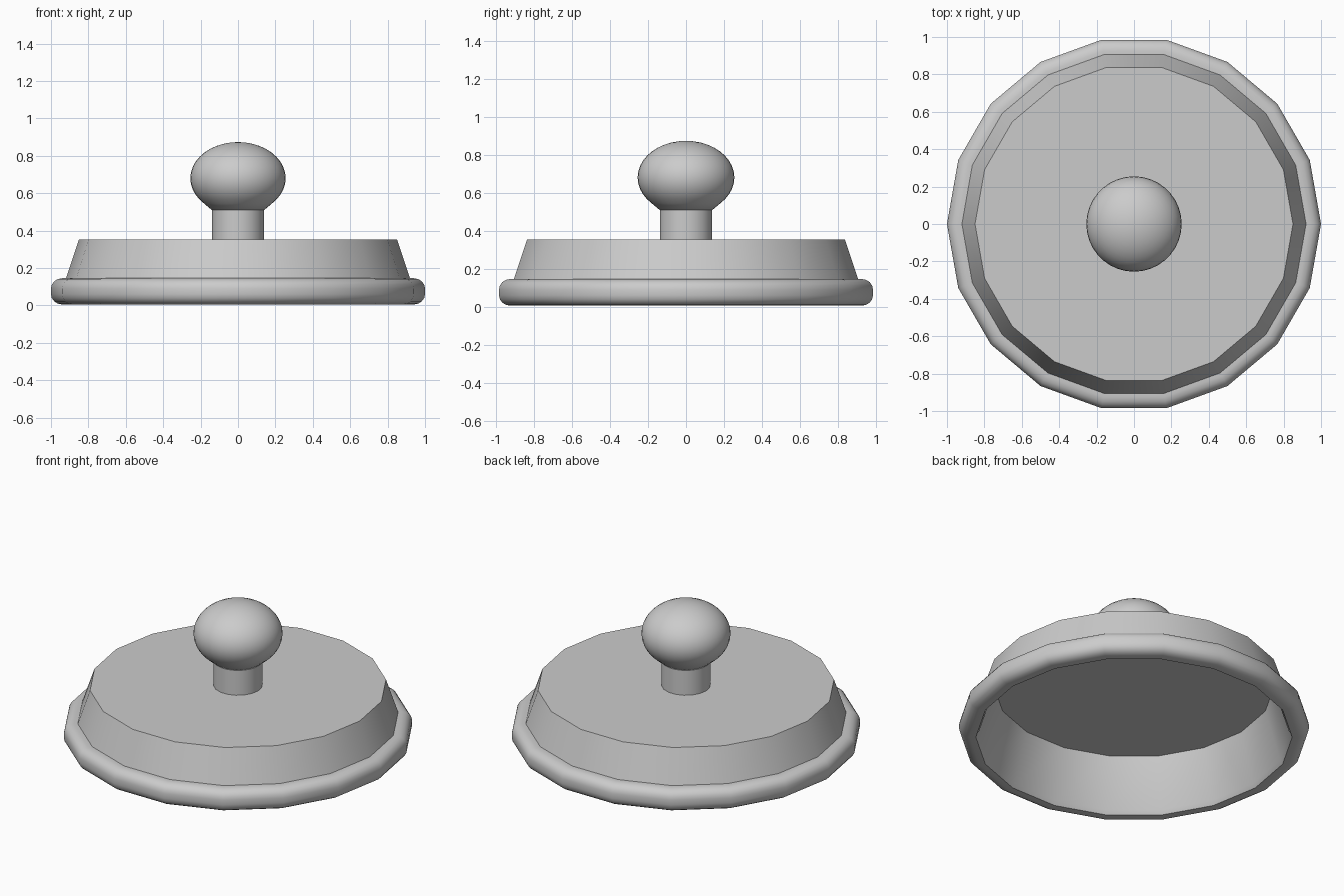
import bpy, bmesh, math

if "Cube" in bpy.data.objects:
    bpy.data.objects.remove(bpy.data.objects["Cube"])


def lathe(name, profile, sides, angle):
    """Spin an (r, z) profile around z; r = 0 ends become poles."""
    bm = bmesh.new()
    rings = []
    for r, z in profile:
        if r == 0:
            rings.append([bm.verts.new((0, 0, z))] * sides)
        else:
            rings.append([bm.verts.new((r * math.cos(2 * math.pi * i / sides),
                                        r * math.sin(2 * math.pi * i / sides), z))
                          for i in range(sides)])
    for a, b in zip(rings, rings[1:]):
        for i in range(sides):
            j = (i + 1) % sides
            loop = list(dict.fromkeys((a[i], a[j], b[j], b[i])))
            bm.faces.new(loop)
    bmesh.ops.recalc_face_normals(bm, faces=bm.faces)
    mesh = bpy.data.meshes.new(name)
    bm.to_mesh(mesh)
    bm.free()
    obj = bpy.data.objects.new(name, mesh)
    bpy.context.collection.objects.link(obj)
    bpy.ops.object.select_all(action='DESELECT')
    obj.select_set(True)
    bpy.context.view_layer.objects.active = obj
    bpy.ops.object.shade_smooth_by_angle(angle=math.radians(angle))
    return obj


def arc(cr, cz, rad_r, rad_z, start, end, steps):
    """Points on an elliptical arc in the (r, z) plane, angles in degrees."""
    pts = []
    for i in range(steps + 1):
        a = math.radians(start + (end - start) * i / steps)
        pts.append((cr + rad_r * math.cos(a), cz + rad_z * math.sin(a)))
    return pts


# Hollow 18-sided lid: inner ceiling, inner wall, rolled rim, tapered wall, flat top
lid_profile = [(0, 0.335), (0.80, 0.335), (0.89, 0.03), (0.905, 0.005)]
lid_profile += arc(0.94, 0.06, 0.06, 0.055, -90, 0, 4)
lid_profile += arc(0.94, 0.09, 0.06, 0.055, 0, 90, 4)
lid_profile += [(0.92, 0.145), (0.85, 0.353), (0, 0.353)]
lathe("lid", lid_profile, 18, 40)

# Short stem under the knob
lathe("stem", [(0.14, 0.345), (0.14, 0.51), (0, 0.51)], 18, 40)

# Flattened round knob
knob_profile = arc(0, 0.68, 0.255, 0.193, -90, 90, 20)
knob_profile[0] = (0, knob_profile[0][1])
knob_profile[-1] = (0, knob_profile[-1][1])
# level the underside where it rests on the stem
knob_profile = [(0, 0.506), (0.14, 0.51)] + [p for p in knob_profile if p[1] > 0.53]
lathe("knob", knob_profile, 36, 50)
